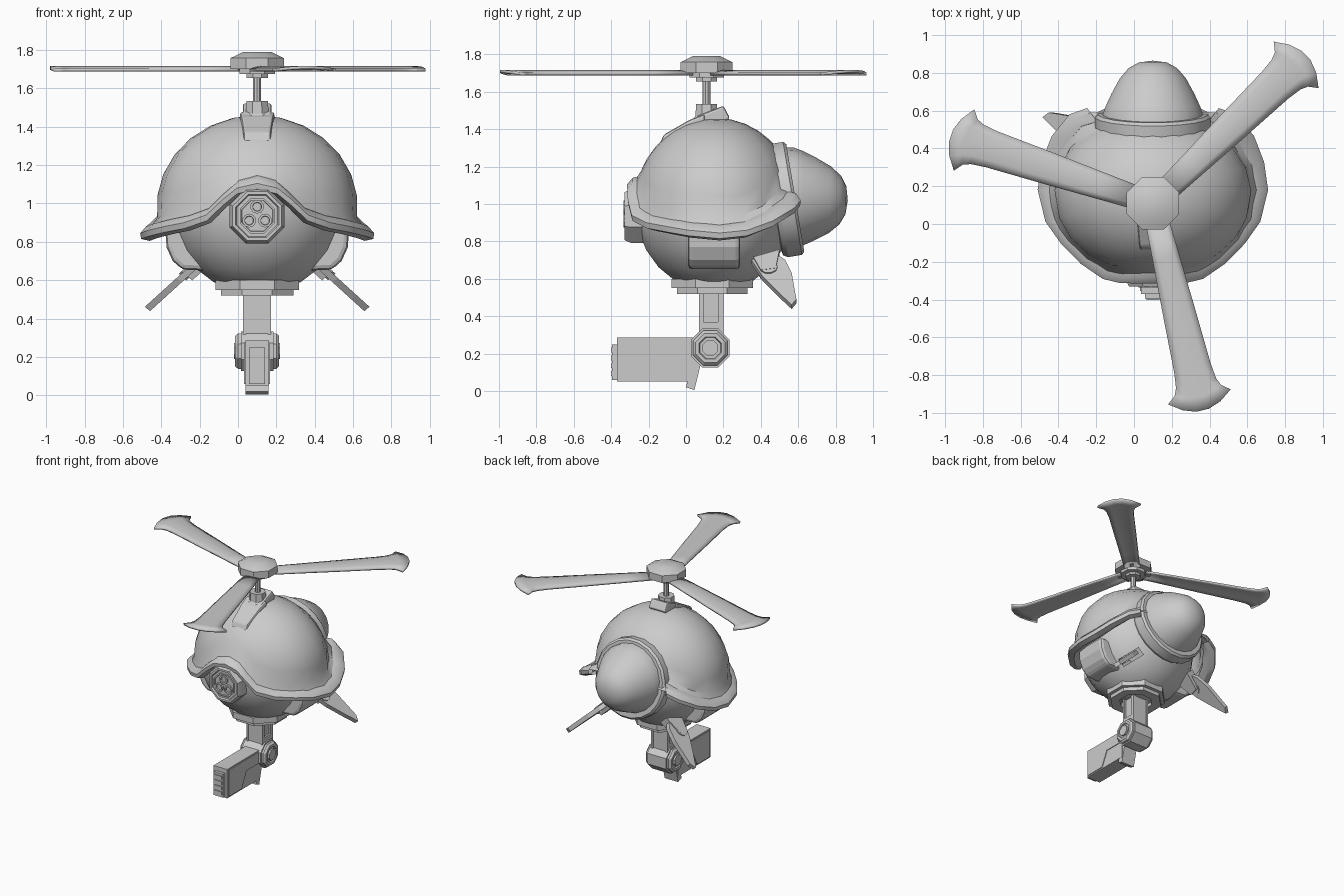
import bpy, bmesh
from math import sin, cos, pi, atan2, hypot, radians
from mathutils import Vector, Matrix

if "Cube" in bpy.data.objects:
    bpy.data.objects.remove(bpy.data.objects["Cube"])

CX = 0.1                       # symmetry plane of the body


def make(name, verts, faces, smooth=35):
    bm = bmesh.new()
    vs = [bm.verts.new(v) for v in verts]
    for f in faces:
        bm.faces.new([vs[i] for i in f])
    bmesh.ops.remove_doubles(bm, verts=bm.verts, dist=1e-4)
    bmesh.ops.recalc_face_normals(bm, faces=bm.faces)
    me = bpy.data.meshes.new(name)
    bm.to_mesh(me)
    bm.free()
    ob = bpy.data.objects.new(name, me)
    bpy.context.collection.objects.link(ob)
    bpy.ops.object.select_all(action='DESELECT')
    ob.select_set(True)
    bpy.context.view_layer.objects.active = ob
    if smooth:
        bpy.ops.object.shade_smooth_by_angle(angle=radians(smooth))
    return ob


def grid(name, rows, close_u=False, close_v=False, smooth=35):
    n, m = len(rows), len(rows[0])
    faces = []
    for i in range(n if close_u else n - 1):
        for j in range(m if close_v else m - 1):
            a, b = (i + 1) % n, (j + 1) % m
            faces.append((i * m + j, i * m + b, a * m + b, a * m + j))
    return make(name, [p for r in rows for p in r], faces, smooth)


def lathe(name, prof, segs, loc, axis=(0, 0, 1), smooth=30):
    q = Vector(axis).to_track_quat('Z', 'Y')
    rows = []
    for r, h in prof:
        ring = []
        for k in range(segs):
            a = 2 * pi * (k + 0.5) / segs
            ring.append(Vector(loc) + q @ Vector((r * cos(a), r * sin(a), h)))
        rows.append(ring)
    return grid(name, rows, close_v=True, smooth=smooth)


def prism(name, pts, h0, h1, fn=lambda a, b, h: (CX + h, a, b), bevel=0):
    n = len(pts)
    verts = [fn(a, b, h0) for a, b in pts] + [fn(a, b, h1) for a, b in pts]
    faces = [tuple(range(n)), tuple(range(2 * n - 1, n - 1, -1))]
    faces += [(i, (i + 1) % n, n + (i + 1) % n, n + i) for i in range(n)]
    ob = make(name, verts, faces, 0)
    if bevel:
        b = ob.modifiers.new("bevel", 'BEVEL')
        b.width, b.segments = bevel, 2
    return ob


def box(name, w, y0, y1, z0, z1, x=0):
    return prism(name, [(y0, z0), (y1, z0), (y1, z1), (y0, z1)], x - w, x + w)


# Lower body: ellipsoid
prof = [(sin(pi * i / 12), -cos(pi * i / 12)) for i in range(13)]
body = lathe("lower_body", prof, 20, (0, 0, 0), smooth=40)
body.data.transform(Matrix.Translation((CX, 0.15, 0.98)) @ Matrix.Diagonal((0.46, 0.425, 0.45, 1)))

# Upper shell, lofted from the brim line to the crown
half = [(0, -.285, 1.105), (.1, -.285, 1.08), (.17, -.283, 1.02), (.25, -.265, .94), (.36, -.19, .90),
        (.46, -.09, .88), (.54, .02, .86), (.58, .18, .845), (.56, .32, .86), (.51, .45, .91),
        (.42, .56, .98), (.33, .59, 1.02), (.15, .6, 1.04), (0, .6, 1.05)]
loop = half + [(-x, y, z) for x, y, z in half[-2:0:-1]]
C = Vector((CX, 0.16, 0.98))
R = (0.525, 0.44, 0.48)
rows = [[Vector((CX + x, y, z)) for x, y, z in loop]]
for i in range(8):
    row = []
    for x, y, z in loop:
        az = atan2((y - C.y) / R[1], x / R[0])
        e0 = atan2((z - C.z) / R[2], 1.0) + 0.16
        e = e0 + (pi / 2 - e0) * i / 7
        row.append(C + Vector((R[0] * cos(e) * cos(az), R[1] * cos(e) * sin(az), R[2] * sin(e))))
    rows.append(row)
grid("upper_shell", rows, close_v=True, smooth=40)

# Flared brim, a flat section swept along the shell edge up to the tail ring
section = [(-.06, .05), (0, .035), (.03, 0), (.025, -.03), (-.02, -.04), (-.07, -.01)]
brim = [p for p in half[:12]]
path = [(-x, y, z) for x, y, z in brim[:0:-1]] + brim
rows = []
for x, y, z in path:
    o = Vector((x, y - C.y, 0)).normalized()
    rows.append([Vector((CX + x, y, z + b)) + o * a for a, b in section])
grid("brim", rows, close_v=True, smooth=40)

# Tail ring and tail cone
lathe("tail_ring", [(.2, -.09), (.295, -.07), (.31, -.045), (.31, .03), (.295, .045), (.2, .045)],
      20, (CX, .54, 1.025), (0, .985, .165))
cone = [(.272, -.1), (.272, .03), (.255, .08), (.222, .15), (.178, .23), (.13, .285), (.075, .315), (0, .325)]
lathe("tail_cone", cone, 18, (CX, .54, 1.03), (0, 1, -.03), 40)

# Front pod with three barrels
lathe("front_pod", [(.155, -.05), (.155, .09), (.138, .125), (.122, .125), (.115, .112), (0, .112)],
      8, (CX, -.205, .935), (0, -1, 0))
lathe("pod_inner_ring", [(.098, .1), (.098, .122), (.088, .122), (.086, .114), (0, .114)],
      8, (CX, -.205, .935), (0, -1, 0))
for k in range(3):
    a = pi / 2 + k * 2 * pi / 3
    lathe("barrel", [(.036, .1), (.036, .13), (.024, .13), (.022, .116), (0, .116)], 10,
          (CX + .048 * cos(a), -.205, .935 + .048 * sin(a)), (0, -1, 0))

# Side cheeks and lower rear fins
for s in (-1, 1):
    cheek = [(.3, .87), (.48, .87), (.472, .77), (.44, .7), (.39, .655), (.25, .65)]
    prism("cheek", cheek, .01, .29, lambda a, b, h: (CX + s * a, h, b), .025)
    fin = [(.35, .69), (.47, .73), (.53, .69), (.565, .62), (.59, .48), (.565, .45), (.50, .51), (.41, .6)]
    slope = lambda a, b, h: (CX + s * (.33 + (.67 - b) * 1.1 + h), a, b + h * .9)
    prism("fin", fin, -.013, .013, slope)
    disc = [(.44 + .05 * cos(k * pi / 5), .65 + .035 * sin(k * pi / 5)) for k in range(10)]
    prism("fin_disc", disc, -.019, .019, slope)
    prism("fin_root", [(.36, .7), (.5, .74), (.48, .64), (.4, .63)], -.035, .02, slope)

# Mast base on the crown
lathe("mast_base", [(0, 1.38), (.1, 1.38), (.1, 1.43), (.065, 1.47), (.06, 1.535), (.03, 1.535), (0, 1.53)],
      8, (CX, .11, 0))
prism("mast_front_brace", [(-.14, 1.32), (-.12, 1.37), (.02, 1.45), (.1, 1.48), (.1, 1.36)], -.07, .07,
      lambda a, b, h: (CX + h * (1 + max(0, a + .1) * 1.5), a, b), .012)
prism("mast_rear_brace", [(.03, 1.43), (.06, 1.47), (.2, 1.525), (.235, 1.46), (.15, 1.38)], -.075, .075, bevel=.012)

# Mast and rotor hub
lathe("mast", [(.022, 1.5), (.022, 1.72)], 10, (CX, .11, 0))
lathe("hub_collar", [(0, 1.655), (.06, 1.655), (.06, 1.675), (.1, 1.675), (.1, 1.71)], 8, (CX, .11, 0))
lathe("rotor_hub", [(0, 1.7), (.15, 1.7), (.15, 1.758), (.08, 1.79), (0, 1.79)], 8, (CX, .11, 0))

# Three cambered blades with flared tips: (distance, half width, end bulge)
stations = [(.09, .06, 0), (.3, .07, 0), (.6, .085, 0), (.9, .098, 0), (.98, .108, .012),
            (1.02, .125, .035), (1.055, .17, .075)]
for ang in (44, 161.5, 283.5):
    rot = Matrix.Translation((CX, .11, 0)) @ Matrix.Rotation(radians(ang), 4, 'Z')
    rows = [[rot @ Vector((d + k * (1 - u * u), w * u, 1.695 + .014 * (1 - u * u)))
             for u in (-1, -.6, -.2, .2, .6, 1)] for d, w, k in stations]
    blade = grid("rotor_blade", rows)
    sol = blade.modifiers.new("thickness", 'SOLIDIFY')
    sol.thickness, sol.offset = .016, 0

# Belly collar
lathe("belly_collar", [(.1, .6), (.235, .6), (.235, .55), (.205, .55), (.205, .52), (.13, .52), (.12, .56), (0, .56)],
      8, (CX, .14, 0))

# Arm with framed sides
box("arm_core", .058, .075, .195, .25, .56)
for s in (-1, 1):
    box("arm_rail_front", .008, .07, .093, .25, .56, s * .065)
    box("arm_rail_back", .008, .172, .2, .25, .56, s * .065)
    box("arm_rail_bottom", .008, .093, .172, .25, .37, s * .065)

# Pivot drum and bolts
lathe("pivot_drum", [(0, -.085), (.112, -.085), (.112, .085), (0, .085)], 8, (CX, .13, .23), (1, 0, 0))
for s in (-1, 1):
    lathe("pivot_cap", [(.1, .07), (.1, .1), (.085, .115), (.065, .115), (.06, .105), (.045, .105), (.045, .12), (0, .12)],
          8, (CX, .13, .23), (s, 0, 0))

# Underslung gun
box("gun_body", .062, -.37, .05, .05, .285)
gun_panel = [(-.355, .06), (-.19, .06), (-.13, .185), (.04, .185), (.04, .275), (-.355, .275)]
prism("gun_side_panel", gun_panel, -.068, .068)
box("gun_muzzle_plate", .042, -.395, -.36, .06, .25)
for k in range(4):
    z = .08 + k * .042
    box("muzzle_slat", .034, -.402, -.39, z, z + .026)
prism("gun_rear_plate", [(.0, .02), (.045, .005), (.085, .17), (.04, .19)], -.06, .06)
